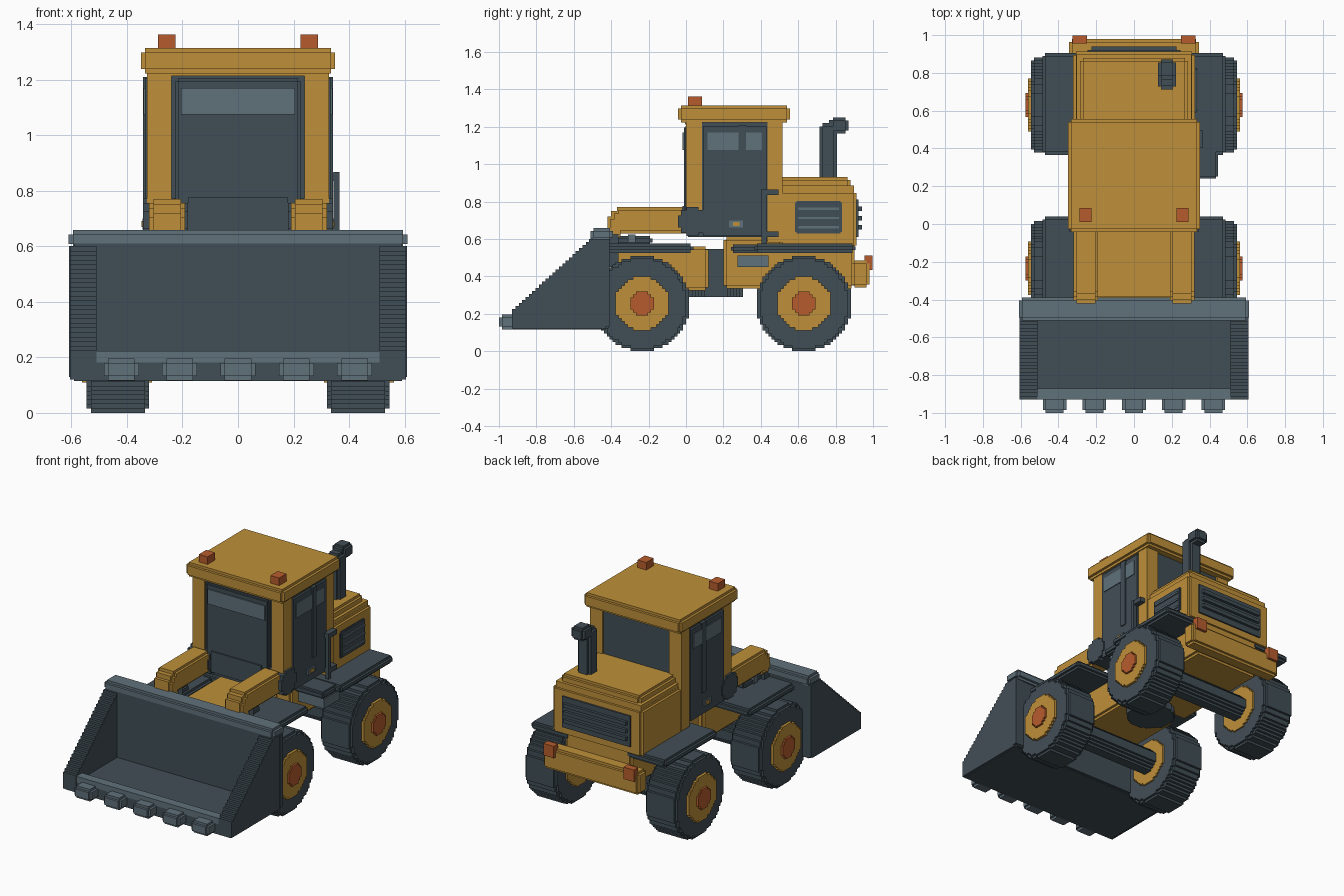
import bpy, bmesh, math

if "Cube" in bpy.data.objects:
    bpy.data.objects.remove(bpy.data.objects["Cube"], do_unlink=True)

STEP = 0.0157


def material(name, rgb):
    m = bpy.data.materials.new(name)
    m.use_nodes = True
    m.diffuse_color = (*rgb, 1)
    m.node_tree.nodes["Principled BSDF"].inputs["Base Color"].default_value = (*rgb, 1)
    return m


YELLOW = material("machine yellow", (0.52, 0.28, 0.042))
DARK = material("dark slate", (0.053, 0.076, 0.093))
LIGHT = material("light slate", (0.117, 0.165, 0.198))
ORANGE = material("signal orange", (0.47, 0.107, 0.027))


def finish(name, bm, mat):
    bmesh.ops.recalc_face_normals(bm, faces=bm.faces)
    me = bpy.data.meshes.new(name)
    bm.to_mesh(me)
    bm.free()
    me.materials.append(mat)
    ob = bpy.data.objects.new(name, me)
    bpy.context.collection.objects.link(ob)
    return ob


def add_box(bm, x, y, z):
    vs = bmesh.ops.create_cube(bm, size=1)["verts"]
    for v in vs:
        v.co = [r[0] if c < 0 else r[1] for c, r in zip(v.co, (x, y, z))]


def box(name, mat, x, y, z, step=0.0):
    """Box from ranges; step > 0 notches every edge by one small stair."""
    bm = bmesh.new()
    if step:
        for axis in range(3):
            add_box(bm, *[r if i == axis else (r[0] + step, r[1] - step)
                          for i, r in enumerate((x, y, z))])
    else:
        add_box(bm, x, y, z)
    return finish(name, bm, mat)


def prism(name, mat, pts, lo, hi, axis="x"):
    """Extrude an outline: (y, z) along x, or (x, y) along z."""
    bm = bmesh.new()
    place = (lambda p, t: (t, *p)) if axis == "x" else (lambda p, t: (*p, t))
    a = [bm.verts.new(place(p, lo)) for p in pts]
    b = [bm.verts.new(place(p, hi)) for p in pts]
    bm.faces.new(a)
    bm.faces.new(b)
    for i in range(len(pts)):
        j = (i + 1) % len(pts)
        bm.faces.new((a[i], a[j], b[j], b[i]))
    return finish(name, bm, mat)


def disc(cu, cv, r):
    """Stair-stepped circle outline."""
    n = round(2 * r / STEP)
    right, last = [], None
    for i in range(n):
        v0, v1 = -r + i * 2 * r / n, -r + (i + 1) * 2 * r / n
        w = max(1, round(math.sqrt(r * r - ((v0 + v1) / 2) ** 2) / STEP)) * STEP
        if w == last:
            right[-1] = (w, v1)
        else:
            right += [(w, v0), (w, v1)]
        last = w
    left = [(-u, v) for u, v in reversed(right)]
    return [(cu + u, cv + v) for u, v in right + left]


def sides(s, a, b):
    return tuple(sorted((s * a, s * b)))


# Wheels, axles and fenders
for label, y, fy in (("front", -0.235, (-0.43, 0.04)), ("rear", 0.63, (0.365, 0.905))):
    prism(label + "_axle", DARK, disc(y, 0.255, 0.075), -0.33, 0.33)
    for s, side in ((1, "left"), (-1, "right")):
        tag = f"{label}_{side}_"
        for part, mat, r, a, b in (("tyre", DARK, 0.255, 0.335, 0.53),
                                   ("tyre_walls", DARK, 0.24, 0.32, 0.545),
                                   ("hub", YELLOW, 0.145, 0.31, 0.562),
                                   ("hub_cap", ORANGE, 0.065, 0.4, 0.575)):
            prism(tag + part, mat, disc(y, 0.255, r), *sides(s, a, b))
        box(tag + "fender", DARK, sides(s, 0.2, 0.485), fy, (0.525, 0.575), 0.015)

# Chassis and articulated joint
box("front_chassis", YELLOW, (-0.21, 0.21), (-0.40, 0.12), (0.325, 0.56), 0.016)
box("rear_chassis", YELLOW, (-0.24, 0.24), (0.20, 0.90), (0.335, 0.61), 0.016)
prism("pivot_joint", DARK, disc(0, 0.16, 0.145), 0.29, 0.545, "z")

# Bucket with stair-stepped cheeks
n = 24
cheek = [(-0.43, 0.12), (-0.93, 0.12)]
for i in range(n):
    u0, u1 = -0.93 + 0.43 * i / n, -0.93 + 0.43 * (i + 1) / n
    h = 0.225 + 0.375 * i / (n - 1)
    cheek += [(u0, h), (u1, h)]
cheek.append((-0.43, 0.60))
for s, side in ((1, "left"), (-1, "right")):
    prism(side + "_bucket_cheek", DARK, cheek, *sides(s, 0.51, 0.605))
    box(side + "_bucket_edge_strip", DARK, sides(s, 0.55, 0.609), (-0.44, -0.41), (0.13, 0.6))
    box(side + "_bucket_bracket", DARK, sides(s, 0.2, 0.31), (-0.43, -0.36), (0.45, 0.64))
box("bucket_back", DARK, (-0.59, 0.59), (-0.51, -0.415), (0.12, 0.61))
box("bucket_floor", DARK, (-0.59, 0.59), (-0.925, -0.43), (0.115, 0.185))
box("bucket_cutting_edge", LIGHT, (-0.51, 0.51), (-0.928, -0.87), (0.182, 0.222))
box("bucket_top_lip", LIGHT, (-0.61, 0.61), (-0.51, -0.39), (0.592, 0.658), 0.016)
for i in range(5):
    x = -0.42 + 0.21 * i
    box(f"bucket_tooth_{i + 1}", LIGHT, (x - 0.063, x + 0.063), (-1.0, -0.91), (0.117, 0.195), 0.015)

# Lift arms, arm pivots and hydraulic rams
arm = [(0.06, 0.63), (0.06, 0.755), (-0.02, 0.755), (-0.02, 0.77), (-0.37, 0.77), (-0.37, 0.75),
       (-0.40, 0.75), (-0.40, 0.72), (-0.42, 0.72), (-0.42, 0.61), (-0.35, 0.61), (-0.35, 0.63)]
core = [(0.06, 0.645), (0.06, 0.74), (-0.02, 0.74), (-0.02, 0.755), (-0.36, 0.755), (-0.36, 0.735),
        (-0.385, 0.735), (-0.385, 0.705), (-0.405, 0.705), (-0.405, 0.625), (-0.35, 0.625), (-0.35, 0.645)]
for s, side in ((1, "left"), (-1, "right")):
    prism(side + "_lift_arm", YELLOW, arm, *sides(s, 0.205, 0.305))
    prism(side + "_lift_arm_flanks", YELLOW, core, *sides(s, 0.19, 0.32))
    prism(side + "_arm_pivot", DARK, disc(0.035, 0.693, 0.078), *sides(s, 0.18, 0.342))
    box(side + "_ram", DARK, sides(s, 0.22, 0.29), (-0.42, -0.18), (0.57, 0.615), 0.012)
    box(side + "_ram_collar", LIGHT, sides(s, 0.21, 0.30), (-0.31, -0.27), (0.58, 0.625))

# Cab: dark glazed core, yellow posts and roof
box("cab_core", DARK, (-0.322, 0.322), (0.01, 0.50), (0.61, 1.225))
for s, side in ((1, "left"), (-1, "right")):
    box(side + "_front_post", YELLOW, sides(s, 0.24, 0.328), (0.0, 0.085), (0.66, 1.23))
    box(side + "_rear_post", YELLOW, sides(s, 0.24, 0.328), (0.435, 0.515), (0.58, 1.23))
    box(side + "_door", DARK, sides(s, 0.3, 0.335), (0.09, 0.43), (0.615, 1.205))
    box(side + "_door_bar", DARK, sides(s, 0.32, 0.342), (0.28, 0.322), (0.755, 1.21))
    box(side + "_door_glint_front", LIGHT, sides(s, 0.333, 0.34), (0.115, 0.28), (1.075, 1.17))
    box(side + "_door_glint_rear", LIGHT, sides(s, 0.333, 0.34), (0.322, 0.405), (1.075, 1.17))
    box(side + "_door_handle", LIGHT, sides(s, 0.333, 0.343), (0.23, 0.305), (0.66, 0.70))
    box(side + "_door_latch", YELLOW, sides(s, 0.34, 0.348), (0.25, 0.285), (0.67, 0.69))
    # Roof beacons
    box(side + "_beacon", ORANGE, sides(s, 0.225, 0.288), (0.01, 0.085), (1.30, 1.362))
    # Tail lights
    box(side + "_tail_light", ORANGE, sides(s, 0.25, 0.325), (0.955, 0.998), (0.435, 0.512))
box("windscreen", DARK, (-0.225, 0.225), (-0.012, 0.02), (0.65, 1.205), 0.01)
box("windscreen_glint", LIGHT, (-0.205, 0.205), (-0.02, -0.01), (1.075, 1.17))
box("windscreen_lower_panel", DARK, (-0.18, 0.18), (-0.02, 0.0), (0.64, 0.775))
box("cab_front_header", YELLOW, (-0.25, 0.25), (-0.005, 0.05), (1.212, 1.24))
box("cab_roof", YELLOW, (-0.35, 0.35), (-0.042, 0.557), (1.222, 1.313), 0.016)

# Engine hood in shrinking tiers
box("hood_base", YELLOW, (-0.322, 0.322), (0.50, 0.912), (0.55, 0.862), 0.016)
box("hood_shoulder", YELLOW, (-0.305, 0.305), (0.49, 0.898), (0.60, 0.885))
box("hood_top", YELLOW, (-0.285, 0.285), (0.49, 0.88), (0.60, 0.93), 0.016)
box("rear_bumper", YELLOW, (-0.345, 0.345), (0.885, 0.98), (0.34, 0.485), 0.016)

# Grilles with slats
box("rear_grille", DARK, (-0.245, 0.245), (0.89, 0.922), (0.61, 0.81))
box("side_grille", DARK, (0.3, 0.332), (0.582, 0.835), (0.628, 0.802), 0.008)
for i in range(3):
    z = 0.662 + 0.05 * i
    box(f"rear_grille_slat_{i + 1}", DARK, (-0.225, 0.225), (0.91, 0.94), (z - 0.012, z + 0.012))
    box(f"side_grille_slat_{i + 1}", LIGHT, (0.32, 0.34), (0.6, 0.818), (z - 0.006, z + 0.006))

# Exhaust stack with bent tip
prism("exhaust_stack", DARK, disc(0.175, 0.76, 0.047), 0.90, 1.20, "z")
prism("exhaust_elbow", DARK, [(0.713, 1.15), (0.713, 1.20), (0.73, 1.20), (0.73, 1.22), (0.765, 1.22),
                              (0.765, 1.235), (0.80, 1.235), (0.80, 1.18), (0.79, 1.18), (0.79, 1.15)], 0.145, 0.205)
box("exhaust_tip", DARK, (0.128, 0.222), (0.77, 0.87), (1.165, 1.25), 0.016)

# Handrail and access step on the door side
box("handrail", DARK, (0.343, 0.366), (0.405, 0.432), (0.575, 0.868))
for name, z in (("upper", 0.85), ("lower", 0.625)):
    box(f"handrail_{name}_mount", DARK, (0.31, 0.364), (0.41, 0.495), (z - 0.015, z + 0.015))
box("access_step", DARK, (0.22, 0.445), (0.24, 0.41), (0.525, 0.57), 0.012)
box("access_step_tread", LIGHT, (0.22, 0.425), (0.275, 0.44), (0.45, 0.512))
